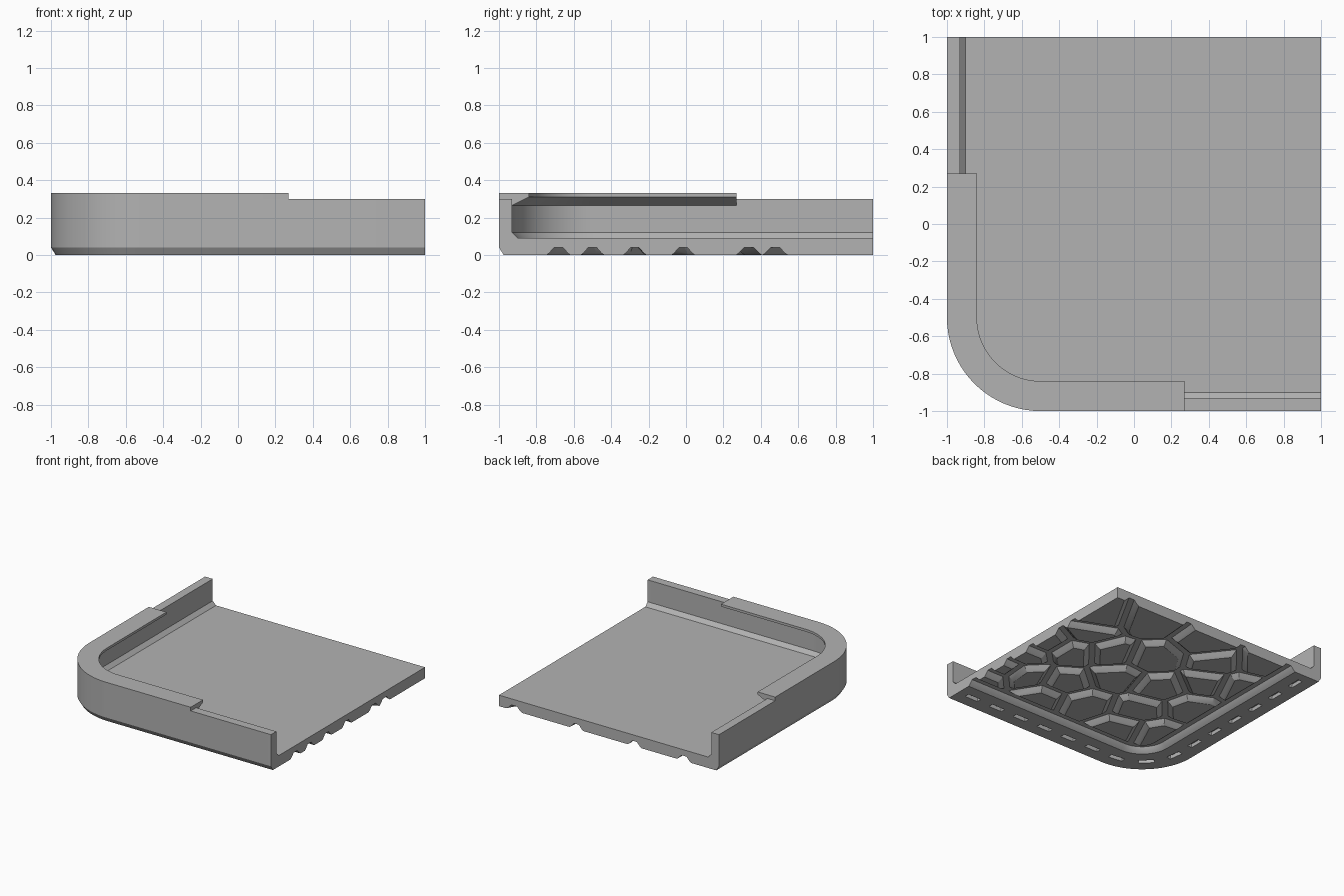
import bpy, bmesh, math
from mathutils import Vector

if "Cube" in bpy.data.objects:
    bpy.data.objects.remove(bpy.data.objects["Cube"])

grey = bpy.data.materials.new("grey")
grey.diffuse_color = (0.45, 0.45, 0.45, 1)
grey.use_nodes = True
grey.node_tree.nodes["Principled BSDF"].inputs["Base Color"].default_value = grey.diffuse_color
C = -0.5   # centre of the rounded corner on both axes
R = 0.5    # outer corner radius


def finish(name, bm):
    bmesh.ops.recalc_face_normals(bm, faces=bm.faces[:])
    mesh = bpy.data.meshes.new(name)
    bm.to_mesh(mesh)
    bm.free()
    ob = bpy.data.objects.new(name, mesh)
    bpy.context.collection.objects.link(ob)
    mesh.materials.append(grey)
    return ob


def smooth(ob):
    bpy.ops.object.select_all(action='DESELECT')
    ob.select_set(True)
    bpy.context.view_layer.objects.active = ob
    bpy.ops.object.shade_smooth_by_angle(angle=math.radians(25))


def path(d, end, n=20):
    """Outline of the two outer sides and corner, moved inward by d."""
    pts = [(-1 + d, end)]
    for i in range(n + 1):
        a = math.pi + math.pi / 2 * i / n
        pts.append((C + (R - d) * math.cos(a), C + (R - d) * math.sin(a)))
    return pts + [(end, -1 + d)]


def sweep(name, profile, end):
    """Closed (inset, height) profile swept along the outline."""
    bm = bmesh.new()
    rails = [[bm.verts.new((x, y, z)) for x, y in path(d, end)] for d, z in profile]
    for k, a in enumerate(rails):
        b = rails[(k + 1) % len(rails)]
        for i in range(len(a) - 1):
            bm.faces.new((a[i], a[i + 1], b[i + 1], b[i]))
    for i in (0, -1):
        bm.faces.new([r[i] for r in rails])
    return finish(name, bm)


# Outer wall with chamfered foot and flat underside border
wall = sweep("wall", [(0.025, 0), (0, 0.04), (0, 0.30), (0.07, 0.30), (0.07, 0.12),
                      (0.10, 0.09), (0.10, 0.05), (0.30, 0.05), (0.295, 0.04),
                      (0.27, 0.012), (0.255, 0)], 1)

# Overhanging lip around the corner
lip = sweep("corner_lip", [(0, 0.30), (0, 0.33), (0.16, 0.33), (0.16, 0.31),
                           (0.07, 0.265), (0.065, 0.30)], 0.27)

# Floor slab
bm = bmesh.new()
base = bm.faces.new([bm.verts.new((x, y, 0.04)) for x, y in path(0.10, 1) + [(1, 1)]])
top = bmesh.ops.extrude_face_region(bm, geom=[base])
for v in top["geom"]:
    if isinstance(v, bmesh.types.BMVert):
        v.co.z = 0.09
floor = finish("floor", bm)

# Row of shallow slots cut in the border underside
D, PITCH = 0.14, 0.235
arc = (R - D) * math.pi / 2
bm = bmesh.new()
count = int((3 + arc) / PITCH)
start = (3 + arc - (count - 1) * PITCH) / 2
for i in range(count):
    s = start + i * PITCH
    if s < 1.5:
        x, y, t = -1 + D, 1 - s, -math.pi / 2
    elif s < 1.5 + arc:
        a = math.pi + (s - 1.5) / (R - D)
        x, y, t = C + (R - D) * math.cos(a), C + (R - D) * math.sin(a), a + math.pi / 2
    else:
        x, y, t = C + s - 1.5 - arc, -1 + D, 0
    box = bmesh.ops.create_cube(bm, size=1)["verts"]
    for v in box:
        px, py = v.co.x * 0.12, v.co.y * 0.04
        v.co = (x + px * math.cos(t) - py * math.sin(t),
                y + px * math.sin(t) + py * math.cos(t), v.co.z * 0.06)
cutter = finish("slot_cutter", bm)
cutter.hide_render = True
mod = wall.modifiers.new("slots", 'BOOLEAN')
mod.operation, mod.solver, mod.object = 'DIFFERENCE', 'EXACT', cutter
bpy.context.view_layer.objects.active = wall
bpy.ops.object.modifier_apply(modifier=mod.name)
bpy.data.objects.remove(cutter)

for ob in (wall, lip, floor):
    smooth(ob)

# Irregular paving stones under the floor, split by grooves
SEEDS = [(.55, .84), (.02, .88), (-.36, .40), (-.5, .92), (-.22, .69), (.17, .45),
         (.89, .65), (.8, .43), (.69, .12), (.48, .29), (.96, .12), (.21, .02),
         (.96, -.15), (.73, -.38), (.45, -.26), (.14, -.41), (-.15, .13), (-.61, .52),
         (-.52, .04), (-.23, -.21), (-.31, -.54), (-.57, -.42), (.97, -.4),
         (.97, -.6), (.45, -.56)]
SEEDS = [Vector(s) for s in SEEDS]


def clip(poly, p, n):
    """Keep the part of a convex polygon on the inner side of a line."""
    out = []
    for i, a in enumerate(poly):
        b = poly[(i + 1) % len(poly)]
        da, db = (a - p).dot(n), (b - p).dot(n)
        if da <= 0:
            out.append(a)
        if da * db < 0:
            out.append(a.lerp(b, da / (da - db)))
    return out


def cell(seed, gap):
    poly = [Vector(c) for c in ((-1, -1), (1, -1), (1, 1), (-1, 1))]
    for other in SEEDS:
        if other is not seed:
            n = (other - seed).normalized()
            poly = clip(poly, (seed + other) / 2 - n * gap, n)
    # stay inside the rounded groove that follows the border
    for i in range(9):
        a = math.pi + math.pi / 2 * i / 8
        n = Vector((math.cos(a), math.sin(a)))
        poly = clip(poly, Vector((C, C)) + n * (0.18 - gap), n)
    return poly


for seed in SEEDS:
    bm = bmesh.new()
    for gap, z in ((0.062, 0), (0.048, 0.010), (0.028, 0.034), (0.018, 0.045)):
        for p in cell(seed, gap):
            bm.verts.new((p.x, p.y, z))
    if len(bm.verts) < 8:
        bm.free()
        continue
    hull = bmesh.ops.convex_hull(bm, input=bm.verts[:])
    loose = [v for v in bm.verts if not v.link_faces]
    bmesh.ops.delete(bm, geom=loose, context='VERTS')
    bmesh.ops.dissolve_limit(bm, angle_limit=0.02, verts=bm.verts[:], edges=bm.edges[:])
    smooth(finish("paving_stone", bm))
